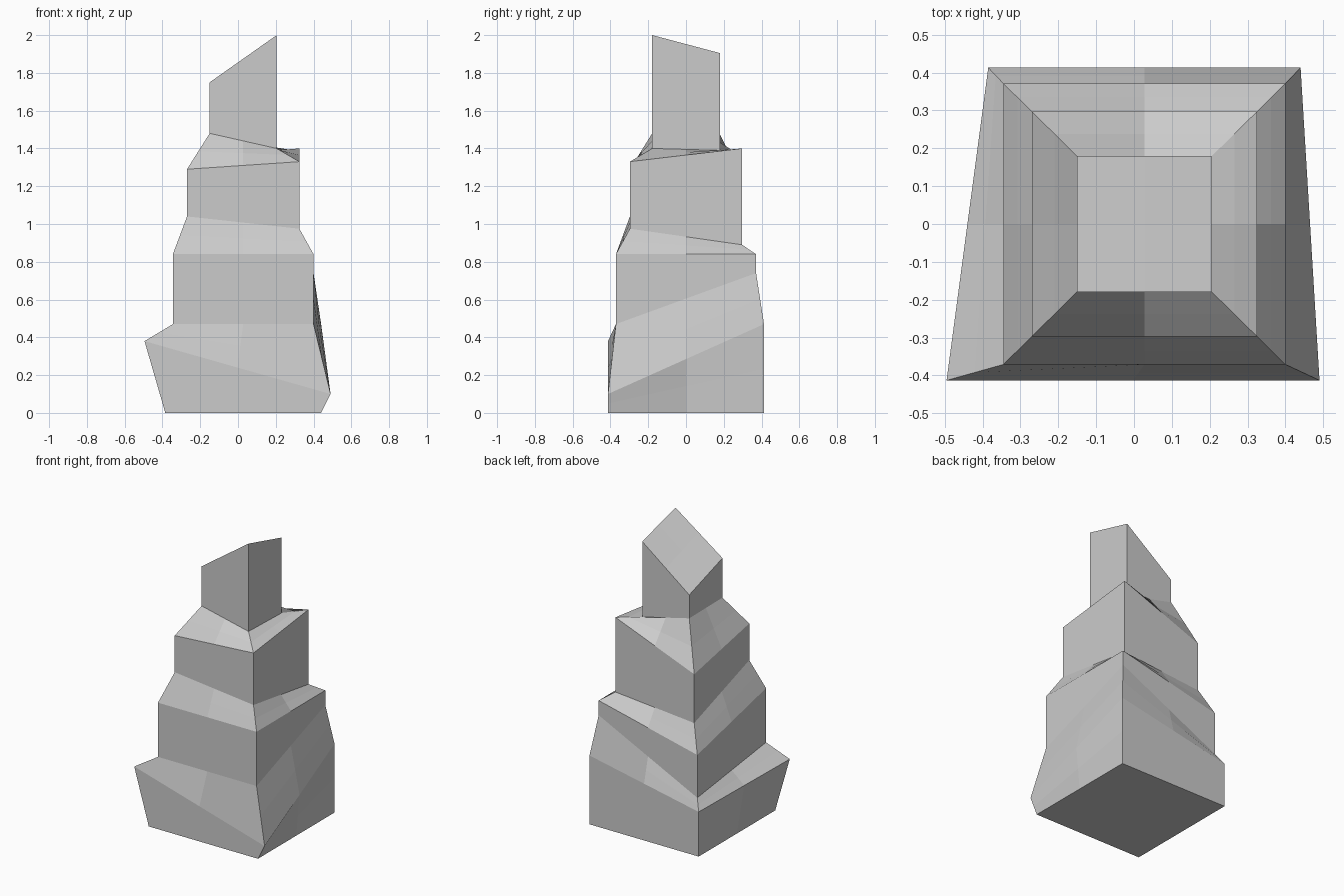
import bpy, bmesh

if "Cube" in bpy.data.objects:
    bpy.data.objects.remove(bpy.data.objects["Cube"])

# Each ring: x left, x right, half depth, corner heights (front-left, front-right, back-right, back-left)
rings = [
    (-0.385, 0.44, 0.413, (0, 0, 0, 0)),                  # foot
    None,                                                 # flared ledge, set below
    (-0.345, 0.40, 0.371, (0.47, 0.47, 0.74, 0.375)),     # lower tier
    (-0.345, 0.40, 0.371, (0.84, 0.84, 0.84, 0.667)),
    (-0.27, 0.325, 0.297, (1.04, 0.975, 0.89, 0.837)),    # middle tier
    (-0.27, 0.325, 0.297, (1.29, 1.33, 1.40, 1.17)),
    (-0.15, 0.205, 0.179, (1.48, 1.40, 1.39, 1.475)),     # upper tier
    (-0.15, 0.205, 0.179, (1.75, 2.00, 1.905, 1.635)),
]


def corners(x0, x1, d, z):
    return list(zip((x0, x1, x1, x0), (-d, -d, d, d), z))


# The ledge spreads out only along the front
ledge = [(-0.495, -0.413, 0.38), (0.49, -0.413, 0.10),
         (0.44, 0.413, 0.47), (-0.385, 0.413, 0.305)]

bm = bmesh.new()
loops = [[bm.verts.new(p) for p in (corners(*r) if r else ledge)] for r in rings]

# Bridge the rings and cap both ends
for low, high in zip(loops, loops[1:]):
    for i in range(4):
        j = (i + 1) % 4
        bm.faces.new((low[i], low[j], high[j], high[i]))
bm.faces.new(loops[0][::-1])
bm.faces.new(loops[-1])

# Split every face into four so the twisted sides break into facets
bmesh.ops.subdivide_edges(bm, edges=bm.edges[:], cuts=1, use_grid_fill=True)
bmesh.ops.recalc_face_normals(bm, faces=bm.faces[:])

mesh = bpy.data.meshes.new("rock_spire")
bm.to_mesh(mesh)
bm.free()
spire = bpy.data.objects.new("rock_spire", mesh)
bpy.context.collection.objects.link(spire)
